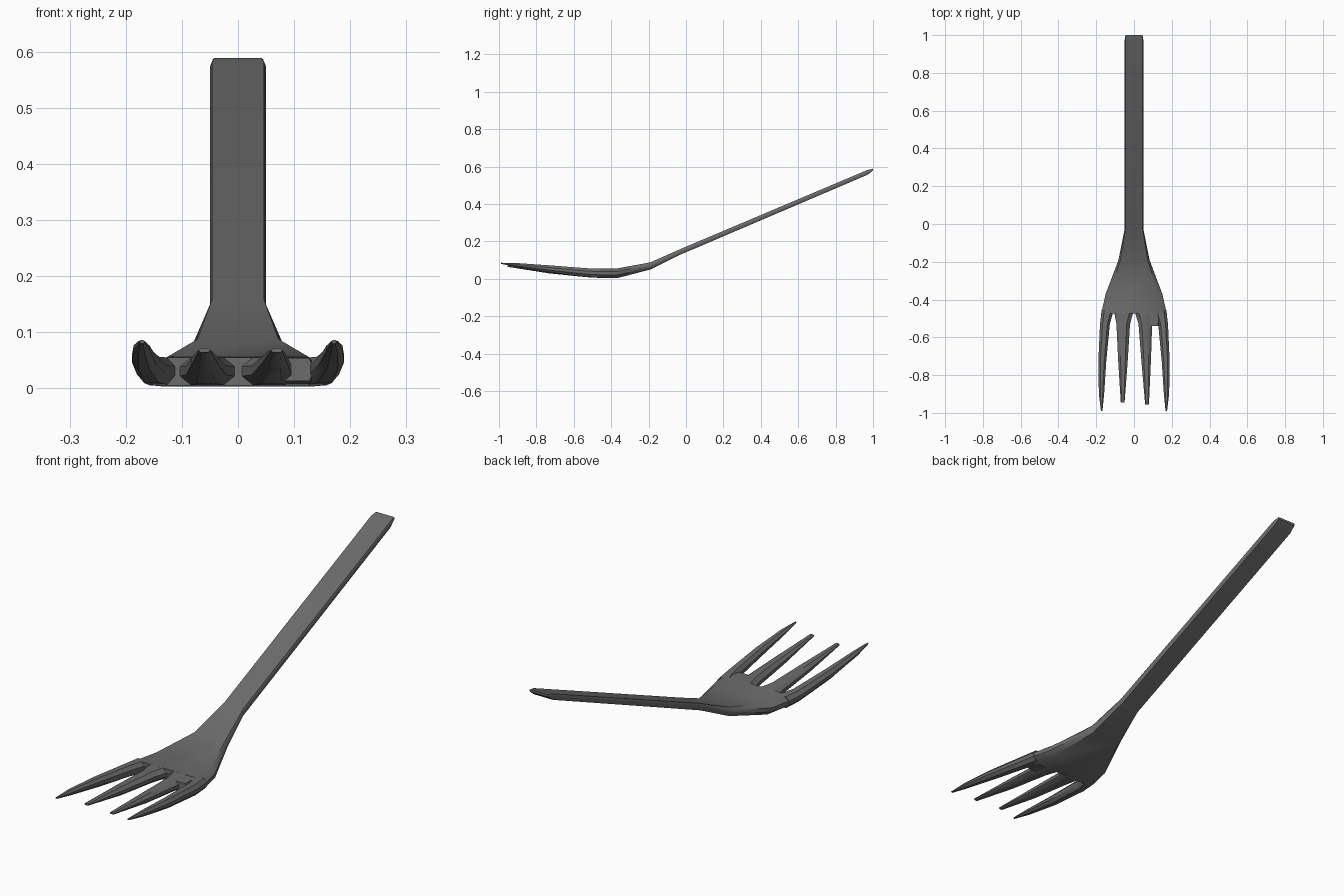
import bpy, bmesh, math

if "Cube" in bpy.data.objects:
    bpy.data.objects.remove(bpy.data.objects["Cube"])

metal = bpy.data.materials.new("dark grey metal")
metal.diffuse_color = (0.15, 0.15, 0.15, 1)
metal.use_nodes = True
metal.node_tree.nodes["Principled BSDF"].inputs["Base Color"].default_value = metal.diffuse_color


def ring(bm, cx, y, z, w, t, c):
    """Chamfered rectangle in the XZ plane: half width w, half thickness t."""
    a, b = w - c, t * 0.35
    pts = [(w, -b), (w, b), (a, t), (-a, t), (-w, b), (-w, -b), (-a, -t), (a, -t)]
    return [bm.verts.new((cx + px, y, z + pz)) for px, pz in pts]


def loft(name, sections):
    bm = bmesh.new()
    rings = [ring(bm, *s) for s in sections]
    for r0, r1 in zip(rings, rings[1:]):
        for i in range(8):
            j = (i + 1) % 8
            bm.faces.new((r0[i], r0[j], r1[j], r1[i]))
    bm.faces.new(rings[0])
    bm.faces.new(rings[-1])
    bmesh.ops.recalc_face_normals(bm, faces=bm.faces[:])
    me = bpy.data.meshes.new(name)
    bm.to_mesh(me)
    bm.free()
    me.materials.append(metal)
    ob = bpy.data.objects.new(name, me)
    bpy.context.collection.objects.link(ob)
    bpy.context.view_layer.objects.active = ob
    bpy.ops.object.select_all(action='DESELECT')
    ob.select_set(True)
    bpy.ops.object.shade_smooth_by_angle(angle=math.radians(40))
    return ob


# handle flowing into the spread neck and bowl
loft("handle_and_bowl", [
    (0, 1.0, 0.584, 0.045, 0.005, 0.003),
    (0, 0.97, 0.569, 0.050, 0.013, 0.004),
    (0, -0.03, 0.144, 0.050, 0.015, 0.004),
    (0, -0.19, 0.069, 0.082, 0.019, 0.010),
    (0, -0.37, 0.029, 0.150, 0.026, 0.022),
    (0, -0.475, 0.030, 0.174, 0.025, 0.024),
])

# outer tines, bowed outward and pointed
for side, s in (("left", -1), ("right", 1)):
    loft("outer_tine_" + side, [
        (s * 0.139, -0.455, 0.030, 0.032, 0.0245, 0.014),
        (s * 0.154, -0.53, 0.033, 0.026, 0.0235, 0.013),
        (s * 0.168, -0.73, 0.053, 0.021, 0.019, 0.011),
        (s * 0.172, -0.90, 0.073, 0.014, 0.011, 0.008),
        (s * 0.171, -0.99, 0.083, 0.004, 0.003, 0.002),
    ])

# inner tines with blunt tips
for side, root, mid, tip, end in (("left", -0.054, -0.057, -0.060, -0.945),
                                  ("right", 0.054, 0.060, 0.069, -0.955)):
    loft("inner_tine_" + side, [
        (root, -0.455, 0.030, 0.053, 0.0245, 0.020),
        (mid, -0.53, 0.032, 0.036, 0.0235, 0.018),
        ((mid + tip) / 2, -0.73, 0.047, 0.025, 0.018, 0.013),
        (tip, end, 0.068, 0.010, 0.004, 0.004),
    ])

# square web closing the right-hand gap a little lower
loft("gap_web", [
    (0.104, -0.45, 0.030, 0.036, 0.024, 0.006),
    (0.104, -0.54, 0.033, 0.029, 0.020, 0.006),
])
